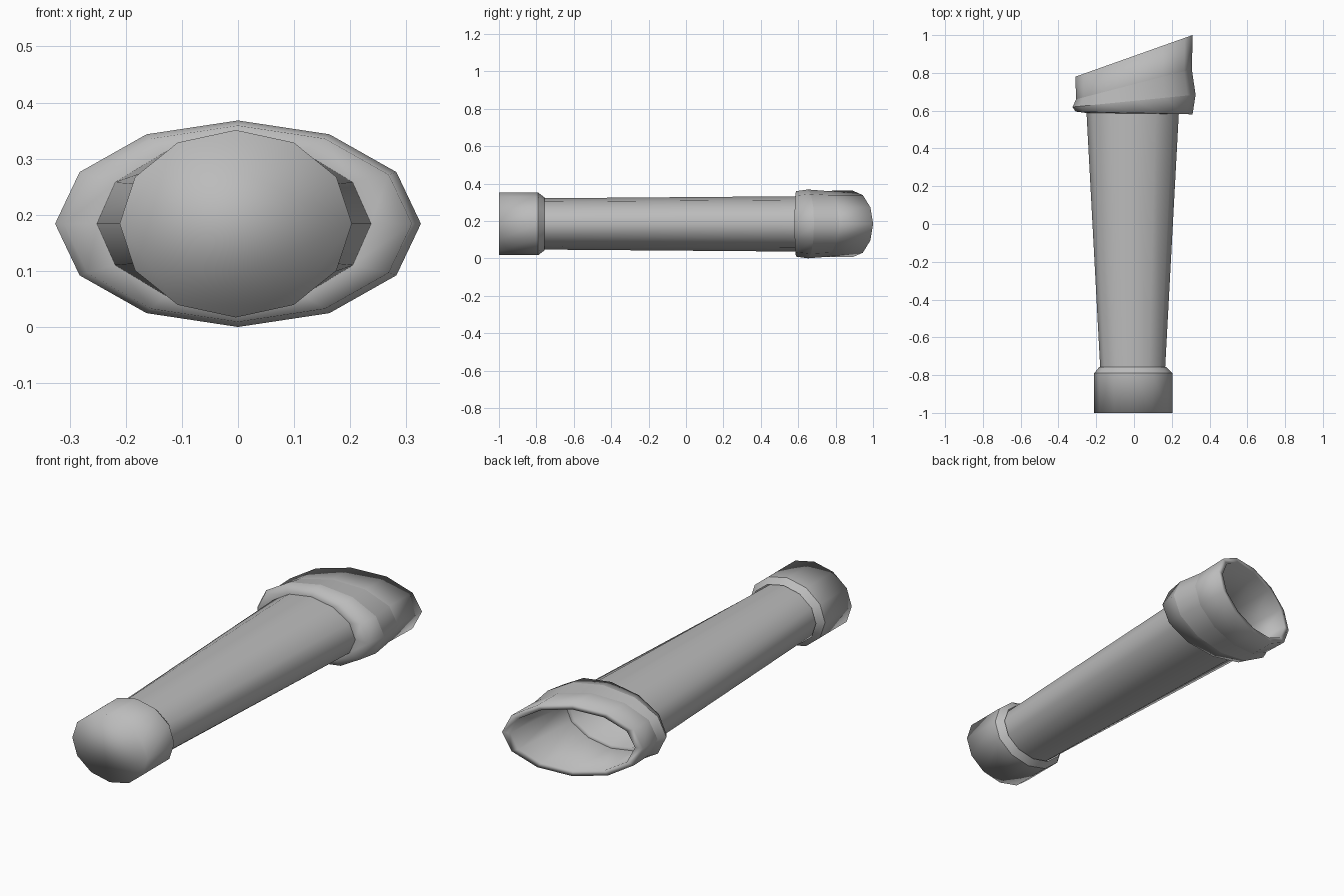
import bpy
import bmesh
from math import cos, sin, pi

cube = bpy.data.objects.get("Cube")
if cube:
    bpy.data.objects.remove(cube)

SIDES = 12
MID_Z = 0.184

grey = bpy.data.materials.new("plain grey")
grey.use_nodes = True
COLOUR = (0.5, 0.5, 0.5, 1)
grey.diffuse_color = COLOUR
grey.node_tree.nodes["Principled BSDF"].inputs["Base Color"].default_value = COLOUR


def loft(name, rings, close_start=False):
    """Join oval rings (y, x radius, z radius, slant, x centre) into a smooth skin."""
    bm = bmesh.new()
    loops = []
    for y, rx, rz, slant, cx in rings:
        loop = []
        for i in range(SIDES):
            a = 2 * pi * i / SIDES
            x = cx + rx * cos(a)
            loop.append(bm.verts.new((x, y + slant * x, MID_Z + rz * sin(a))))
        loops.append(loop)
    for a, b in zip(loops, loops[1:]):
        for i in range(SIDES):
            j = (i + 1) % SIDES
            bm.faces.new((a[i], a[j], b[j], b[i]))
    if close_start:
        bm.faces.new(loops[0][::-1])
    for f in bm.faces:
        f.smooth = True
        f.normal_update()
    # Rings run front to back on the outside, so outer walls face outward
    mesh = bpy.data.meshes.new(name)
    bm.to_mesh(mesh)
    bm.free()
    mesh.materials.append(grey)
    mesh.flip_normals() if not close_start and name == "unused" else None
    obj = bpy.data.objects.new(name, mesh)
    bpy.context.collection.objects.link(obj)
    return obj


# Shared slanted collar rings
lip = (0.588, 0.31, 0.175, -0.024, 0)
ridge = (0.652, 0.326, 0.184, 0.1, 0)
shoulder = (0.74, 0.306, 0.177, 0.26, 0)
mouth = (0.89, 0.311, 0.178, 0.355, 0)
seat = (0.60, 0.25, 0.148, 0, -0.007)

# Closed end cap and its tapered neck
loft("end_cap", [(-1, 0.207, 0.167, 0, -0.004), (-0.79, 0.207, 0.167, 0, -0.004)], True)
loft("cap_neck", [(-0.79, 0.207, 0.167, 0, -0.004), (-0.757, 0.178, 0.142, 0, -0.006)])

# Tapered tube, hollow inside
loft("tube", [(-0.78, 0.171, 0.137, 0, -0.007), (0.60, 0.245, 0.148, 0, -0.007)])
loft("tube_lining", [seat, (0.60, 0.228, 0.132, 0, -0.007), (-0.76, 0.155, 0.122, 0, -0.007)])

# Flared collar
loft("collar_lip", [(0.585, 0.243, 0.146, -0.01, -0.007), lip, ridge])
loft("collar_band", [ridge, shoulder])

# Slanted open mouth, with rim and inner wall
loft("mouth_sleeve", [shoulder, mouth, (0.89, 0.275, 0.153, 0.355, 0), seat])
